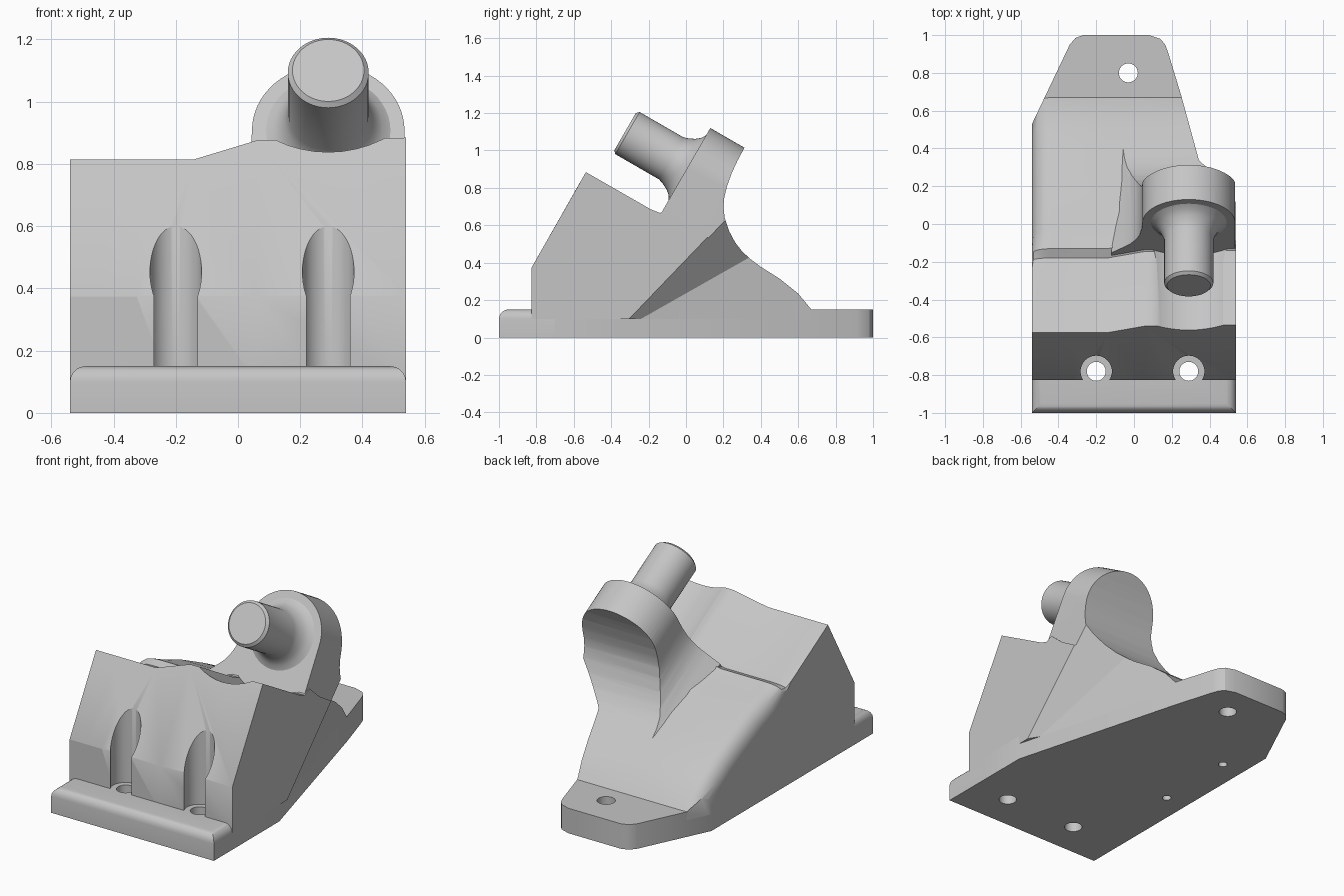
import bpy, bmesh, math
from mathutils import Vector, Matrix

if "Cube" in bpy.data.objects:
    bpy.data.objects.remove(bpy.data.objects["Cube"])

grey = bpy.data.materials.new("light_grey")
grey.use_nodes = True
grey.diffuse_color = (0.56, 0.56, 0.56, 1)
grey.node_tree.nodes["Principled BSDF"].inputs["Base Color"].default_value = (0.56, 0.56, 0.56, 1)

# Tilted frame of the lug and shaft: local z runs along the shaft
TILT = Matrix.Translation((0.29, 0.0075, 0.908)) @ Matrix.Rotation(math.radians(60), 4, 'X')
ALONG_X = Matrix(((0, 0, 1, 0), (1, 0, 0, 0), (0, 1, 0, 0), (0, 0, 0, 1)))
HALF = 0.54


def finish(bm, name, matrix=None):
    if matrix:
        bm.transform(matrix)
    bmesh.ops.recalc_face_normals(bm, faces=bm.faces[:])
    mesh = bpy.data.meshes.new(name)
    bm.to_mesh(mesh)
    bm.free()
    mesh.materials.append(grey)
    obj = bpy.data.objects.new(name, mesh)
    bpy.context.scene.collection.objects.link(obj)
    return obj


def loft(name, sections, matrix=None, closed=False):
    """Skin rings of points that all have the same length, capping both ends."""
    bm = bmesh.new()
    rings = [[bm.verts.new(p) for p in s] for s in sections]
    n = len(rings[0])
    for a, b in zip(rings, rings[1:]):
        for i in range(n):
            j = (i + 1) % n
            bm.faces.new((a[i], a[j], b[j], b[i]))
    bm.faces.new(rings[0])
    bm.faces.new(rings[-1])
    bmesh.ops.recalc_face_normals(bm, faces=bm.faces[:])
    bmesh.ops.triangulate(bm, faces=[f for f in bm.faces])
    return finish(bm, name, matrix)


def prism(name, outline, lo, hi, matrix=None):
    return loft(name, [[(a, b, h) for a, b in outline] for h in (lo, hi)], matrix)


def lathe(name, profile, matrix, sides=48):
    turns = [2 * math.pi * i / sides for i in range(sides)]
    return loft(name, [[(r * math.cos(t), r * math.sin(t), z) for t in turns]
                       for r, z in profile], matrix)


def rod(x, y, radius, lo, hi):
    return lathe("cutter", [(radius, lo), (radius, hi)], Matrix.Translation((x, y, 0)))


def beyond(planes):
    """Large block keeping only what lies outside every plane."""
    bm = bmesh.new()
    bmesh.ops.create_cube(bm, size=5)
    for point, normal in planes:
        bmesh.ops.bisect_plane(bm, geom=bm.verts[:] + bm.edges[:] + bm.faces[:],
                               plane_co=Vector(point), plane_no=Vector(normal).normalized(),
                               clear_inner=True)
        bmesh.ops.holes_fill(bm, edges=[e for e in bm.edges if e.is_boundary], sides=0)
    return finish(bm, "cutter")


def carve(obj, cutters, operation='DIFFERENCE'):
    for c in cutters:
        m = obj.modifiers.new("carve", 'BOOLEAN')
        m.operation, m.solver, m.object = operation, 'EXACT', c
    bpy.context.view_layer.update()
    result = bpy.data.meshes.new_from_object(obj.evaluated_get(bpy.context.evaluated_depsgraph_get()))
    obj.modifiers.clear()
    obj.data = result


# Wedge body: (y, z, share of right-hand rise, share of left edge rounding)
wedge = [(-.825, .1, 0, 0), (-.825, .375, 0, 0), (-.575, .815, 1, 0),
         (-.23, .617, 1, .05), (-.18, .597, 1, .25), (-.13, .615, 1, .5),
         (-.02, .57, .5, 1), (.1, .525, .2, 1), (.3, .43, 0, 1), (.4, .378, 0, 1),
         (.5, .315, 0, 1), (.6, .235, 0, 1), (.67, .15, 0, .4), (.67, .1, 0, 0)]
R = 0.1


def wedge_section(x, rise):
    inset = max(0, R - (x + HALF))
    drop = R - math.sqrt(max(0, R * R - inset * inset))
    shift = [(rise * u - drop * d) for _, _, u, d in wedge]
    return [(x, p[0] + .5 * s, p[1] + .866 * s) for p, s in zip(wedge, shift)]


body = loft("wedge_body", [wedge_section(x, r) for x, r in
            [(-HALF, 0), (-.532, 0), (-.51, 0), (-.48, 0), (-.44, 0),
             (-.14, 0), (.06, .07), (HALF, .08)]])

# Base plate with rounded tail, and rounded front ledge
plate = prism("base_plate", [(-HALF, -.7), (HALF, -.7), (HALF, -.38), (.25, .68), (.18, .91),
              (.165, .95), (.14, .98), (.08, 1), (-.27, 1), (-.31, .985), (-.34, .95),
              (-HALF, .53)], 0, .15)

bm = bmesh.new()
bmesh.ops.create_cube(bm, size=1, matrix=Matrix.Translation((0, -.85, .075))
                      @ Matrix.Diagonal((2 * HALF, .3, .15, 1)))
rim = [e for e in bm.edges if all(v.co.z > .1 for v in e.verts)
       and any(v.co.y < -.9 for v in e.verts)]
bmesh.ops.bevel(bm, geom=rim, offset=.05, segments=5, profile=.5, affect='EDGES')
ledge = finish(bm, "front_ledge")

# Lug: rounded upright with a flared left foot, hollowed behind by a sweeping curve
arc = [(.245 * math.cos(math.pi * i / 32), .245 * math.sin(math.pi * i / 32)) for i in range(33)]
foot = [(-.248, -.06), (-.26, -.13), (-.28, -.18), (-.31, -.225), (-.35, -.265), (-.41, -.32),
        (-.41, -.4), (.245, -.4)]
lug = prism("shaft_lug", arc + foot, -.7, 0, TILT)
sweep = prism("cutter", [(.36, 1.09), (.31, 1.01), (.275, .945), (.245, .88), (.22, .81),
              (.205, .75), (.2, .7), (.207, .64), (.23, .57), (.262, .51), (.3, .46),
              (.35, .415), (.4, .378), (.45, .2), (-.6, .2), (-.6, 1.35)], -.9, .9, ALONG_X)

# Shaft with flared collar and chamfered end
shaft = lathe("shaft", [(.2, -.05), (.2, 0), (.175, .016), (.155, .04), (.14, .07), (.13, .1),
              (.13, .37), (.115, .385)], TILT)

# Cutters: tapered right side, tail corner, screw grooves and holes
right_taper = beyond([((HALF, -.38, 0), (1.06, .29, 0)), ((HALF, -.4, 0), (1, .6, -.576))])
tail_corner = beyond([((-HALF, .53, 0), (-.42, .2, 0))])
screws = [rod(x, -.78, .05, -.2, .5) for x in (-.2, .29)]
grooves = [rod(x, -.78, .083, .15, 1.2) for x in (-.2, .29)]
tail_hole = rod(-.03, .8, .05, -.2, .5)
pins = [rod(-.395, y, .025, -.2, .3) for y in (-.18, .32)]
clearance = lathe("cutter", [(.345, 0), (.345, 1)], TILT)

# Side pocket with two blind holes square to its floor
pocket = prism("cutter", [(-.725, .372), (-.535, .705), (-.795, .855), (-1, .372)],
               -.7, -.325, ALONG_X)
pocket_holes = [lathe("cutter", [(.032, -.12), (.032, .05)],
                Matrix.Translation((-.435, -.725 + (z - .375) * .577, z))
                @ Matrix.Rotation(math.radians(60), 4, 'X')) for z in (.42, .61)]

carve(body, [right_taper, tail_corner, clearance, pocket] + grooves + screws + pocket_holes)
carve(lug, [sweep], 'INTERSECT')
carve(lug, [right_taper])
carve(plate, [tail_hole] + pins)
carve(ledge, screws)

for obj in [o for o in bpy.data.objects if o.name.startswith("cutter")]:
    bpy.data.objects.remove(obj)

# Smooth the curves and keep the hard edges
bpy.ops.object.select_all(action='DESELECT')
for obj in (body, plate, ledge, lug, shaft):
    obj.select_set(True)
bpy.context.view_layer.objects.active = body
bpy.ops.object.shade_smooth_by_angle(angle=math.radians(30))
